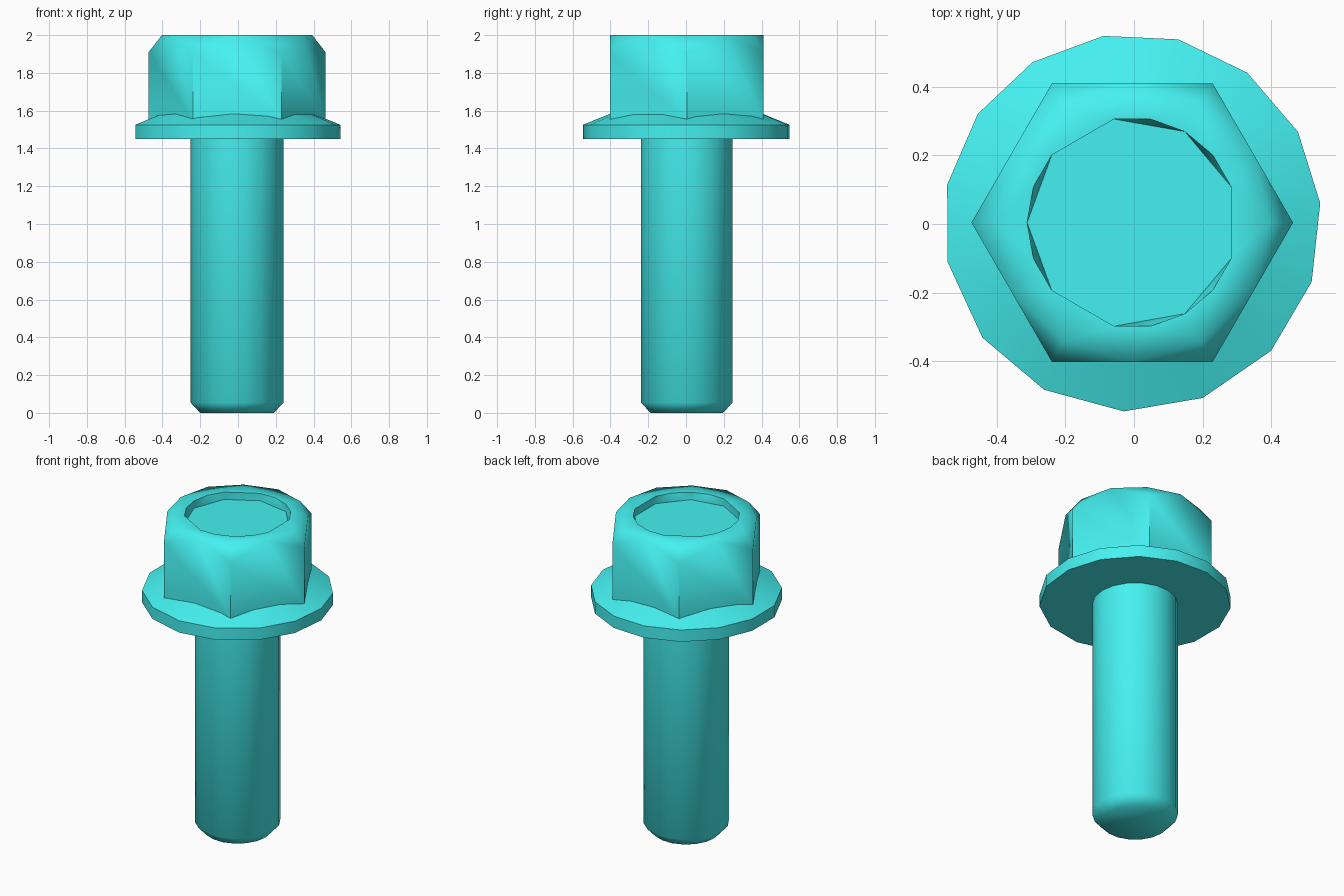
import bpy, bmesh
from math import sin, cos, radians

if "Cube" in bpy.data.objects:
    bpy.data.objects.remove(bpy.data.objects["Cube"])

CX, CY = -0.005, 0.004   # bolt axis

mat = bpy.data.materials.new("teal")
mat.diffuse_color = (0.06, 0.88, 0.88, 1)
mat.use_nodes = True
mat.node_tree.nodes["Principled BSDF"].inputs["Base Color"].default_value = mat.diffuse_color


def ring(bm, angles, r, z):
    return [bm.verts.new((CX + r * cos(radians(a)), CY + r * sin(radians(a)), z)) for a in angles]


def loft(bm, lower, upper):
    n = len(lower)
    for i in range(n):
        j = (i + 1) % n
        bm.faces.new((lower[i], lower[j], upper[j], upper[i]))


def finish(bm, name):
    bmesh.ops.recalc_face_normals(bm, faces=bm.faces[:])
    me = bpy.data.meshes.new(name)
    bm.to_mesh(me)
    bm.free()
    me.materials.append(mat)
    ob = bpy.data.objects.new(name, me)
    bpy.context.collection.objects.link(ob)
    bpy.ops.object.select_all(action='DESELECT')
    ob.select_set(True)
    bpy.context.view_layer.objects.active = ob
    bpy.ops.object.shade_smooth_by_angle(angle=radians(55))


def lathe(name, angles, profile, cap=False):
    bm = bmesh.new()
    rings = [ring(bm, angles, r, z) for r, z in profile]
    for a, b in zip(rings, rings[1:]):
        loft(bm, a, b)
    if cap:
        bm.faces.new(rings[0])
    finish(bm, name)


# Shaft with chamfered tip
lathe("shaft", range(0, 360, 20),
      [(0.195, 0), (0.246, 0.055), (0.246, 1.452)], cap=True)

# Slightly uneven 15-sided flange with a conical upper side
flange_angles = [5.9, 28.7, 52.5, 75.9, 98.8, 121.9, 144.9, 168.4,
                 191.9, 217.5, 242.2, 267.4, 291.9, 317.3, 341.7]
lathe("flange", flange_angles,
      [(0.235, 1.45), (0.55, 1.45), (0.55, 1.525), (0.385, 1.592)])

# Hex head: six flats whose corners are chamfered into a 12-sided top
bm = bmesh.new()
corners = range(0, 360, 60)
low = ring(bm, corners, 0.468, 1.545)
high = ring(bm, corners, 0.468, 1.91)
top = []
for a in corners:
    top += ring(bm, [a], 0.398, 2.0) + ring(bm, [a + 30], 0.4055, 2.0)
for i in range(6):
    j = (i + 1) % 6
    mid, prev = top[2 * i + 1], top[2 * i - 1]
    bm.faces.new((low[i], low[j], high[j], mid, high[i]))
    bm.faces.new((high[i], mid, top[2 * i]))
    bm.faces.new((high[i], top[2 * i], prev))

# Shallow recess: 9-sided floor, rim with extra points between most corners
floor_angles = list(range(20, 380, 40))
floor = ring(bm, floor_angles, 0.306, 1.953)
rim_corner = ring(bm, floor_angles, 0.306, 2.0)
rim = []
for i, a in enumerate(floor_angles):
    j = (i + 1) % 9
    rim.append(rim_corner[i])
    if (a + 20) % 120 == 0:
        bm.faces.new((floor[i], floor[j], rim_corner[j], rim_corner[i]))
    else:
        m = ring(bm, [a + 20], 0.306, 2.0)[0]
        rim.append(m)
        bm.faces.new((floor[i], m, rim_corner[i]))
        bm.faces.new((floor[i], floor[j], m))
        bm.faces.new((floor[j], rim_corner[j], m))
bm.faces.new(floor)

# Flat top between the chamfer and the recess rim
edges = []
for loop in (top, rim):
    for k in range(len(loop)):
        pair = (loop[k - 1], loop[k])
        edges.append(bm.edges.get(pair) or bm.edges.new(pair))
bmesh.ops.triangle_fill(bm, edges=edges, use_beauty=True, normal=(0, 0, 1))
finish(bm, "hex_head")
